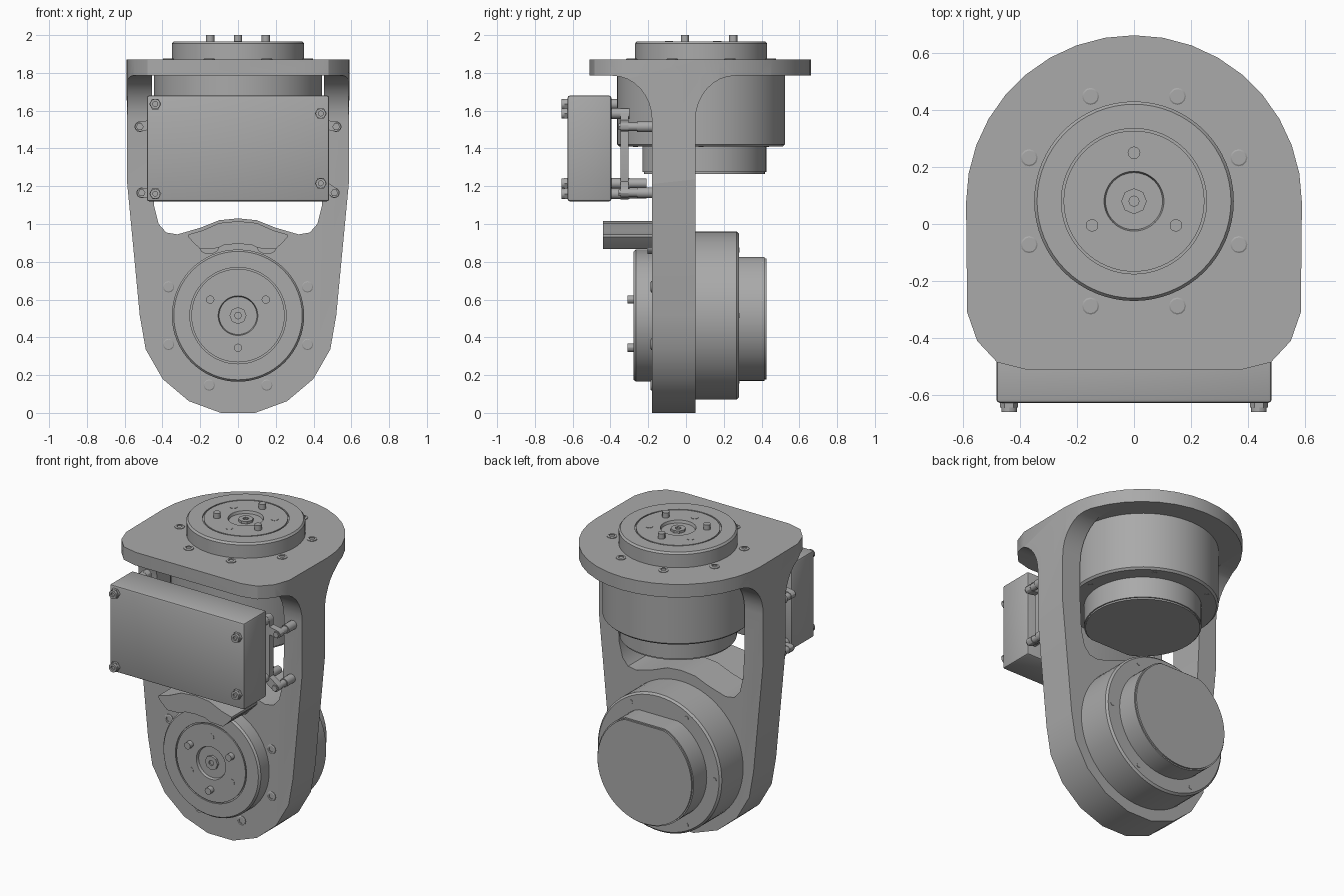
import bpy, bmesh
from math import sin, cos, pi, radians, atan2, hypot
from mathutils import Matrix, Vector

if "Cube" in bpy.data.objects:
    bpy.data.objects.remove(bpy.data.objects["Cube"])

grey = bpy.data.materials.new("machined grey")
grey.use_nodes = True
grey.diffuse_color = (0.4, 0.4, 0.4, 1)
grey.node_tree.nodes["Principled BSDF"].inputs["Base Color"].default_value = (0.4, 0.4, 0.4, 1)


def finish(name, bm, matrix=Matrix(), smooth=True):
    bmesh.ops.recalc_face_normals(bm, faces=bm.faces)
    mesh = bpy.data.meshes.new(name)
    bm.to_mesh(mesh)
    bm.free()
    mesh.materials.append(grey)
    obj = bpy.data.objects.new(name, mesh)
    bpy.context.collection.objects.link(obj)
    obj.matrix_world = matrix
    if smooth:
        smooth_edges(obj)
    return obj


def smooth_edges(obj):
    bpy.ops.object.select_all(action="DESELECT")
    obj.select_set(True)
    bpy.context.view_layer.objects.active = obj
    bpy.ops.object.shade_smooth_by_angle(angle=radians(30))


def prism(name, points, axis, low, high, matrix=Matrix(), smooth=True):
    """Extrude a 2D outline along the x, y or z axis."""
    place = {"x": lambda a, b, c: (c, a, b),
             "y": lambda a, b, c: (a, c, b),
             "z": lambda a, b, c: (a, b, c)}[axis]
    bm = bmesh.new()
    face = bm.faces.new([bm.verts.new(place(a, b, low)) for a, b in points])
    out = bmesh.ops.extrude_face_region(bm, geom=[face])
    verts = [v for v in out["geom"] if isinstance(v, bmesh.types.BMVert)]
    bmesh.ops.translate(bm, verts=verts, vec=place(0, 0, high - low))
    return finish(name, bm, matrix, smooth)


def lathe(name, profile, matrix=Matrix(), sides=48):
    """Spin a radius/height profile around z."""
    bm = bmesh.new()
    verts = [bm.verts.new((r, 0, z)) for r, z in profile]
    edges = [bm.edges.new(pair) for pair in zip(verts, verts[1:])]
    bmesh.ops.spin(bm, geom=verts + edges, cent=(0, 0, 0), axis=(0, 0, 1),
                   angle=2 * pi, steps=sides)
    bmesh.ops.remove_doubles(bm, verts=bm.verts, dist=0.0001)
    return finish(name, bm, matrix)


def rod(name, x, y, low, high, radius, matrix, sides=16):
    profile = [(0, low), (radius, low), (radius, high), (0, high)]
    return lathe(name, profile, matrix @ Matrix.Translation((x, y, 0)), sides)


def arc(cx, cy, rx, ry, start, end, steps):
    angles = [radians(start + (end - start) * i / steps) for i in range(steps + 1)]
    return [(cx + rx * cos(a), cy + ry * sin(a)) for a in angles]


def mirrored(half):
    """Complete an outline given from bottom to top on the +x side."""
    return half + [(-x, y) for x, y in reversed(half) if x > 0]


def boolean(obj, cutter, operation):
    mod = obj.modifiers.new("cut", "BOOLEAN")
    mod.operation, mod.solver, mod.object = operation, "EXACT", cutter
    bpy.context.view_layer.objects.active = obj
    bpy.ops.object.modifier_apply(modifier=mod.name)
    bpy.data.objects.remove(cutter)


# Bracket: T-shaped side section trimmed by its front and top outlines
section = [(-0.18, -0.1), (0.05, -0.1)]
section += arc(0.26, 1.55, 0.21, 0.235, 180, 90, 8) + [(0.7, 1.785), (0.7, 1.87)]
section += [(-0.6, 1.87), (-0.6, 1.785)] + arc(-0.39, 1.55, 0.21, 0.235, 90, 0, 8)
bracket = prism("bracket", section, "x", -0.7, 0.7, smooth=False)

front = arc(0, 0.515, 0.52, 0.523, 180, 360, 9)
front += [(0.59, 1.25), (0.59, 1.95), (-0.59, 1.95), (-0.59, 1.25)]
boolean(bracket, prism("front_cutter", front, "y", -1, 1), "INTERSECT")

top = [(-0.38, -0.51), (0.38, -0.51), (0.48, -0.485), (0.55, -0.41), (0.585, -0.31)]
top += arc(0, 0.075, 0.589, 0.587, 0, 180, 18)
top += [(-0.585, -0.31), (-0.55, -0.41), (-0.48, -0.485)]
boolean(bracket, prism("top_cutter", top, "z", -1, 3), "INTERSECT")

window = mirrored([(0, 1.03), (0.1, 1.02), (0.2, 0.98), (0.32, 0.945), (0.38, 0.955),
                   (0.42, 1.0), (0.445, 1.1), (0.455, 1.3), (0.455, 1.785)])
boolean(bracket, prism("window_cutter", window, "y", -1, 1), "DIFFERENCE")
smooth_edges(bracket)


# Motor: axis along local z, mounting face at local z = 0
def motor(prefix, matrix):
    lathe(prefix + "_housing", [(0, -0.46), (0.433, -0.46), (0.445, -0.448),
                                (0.445, -0.02), (0, -0.02)], matrix, 64)
    lathe(prefix + "_flange", [(0, -0.02), (0.35, -0.02), (0.35, 0.085), (0.34, 0.097),
                               (0.255, 0.097), (0.255, 0.088), (0.247, 0.088),
                               (0.247, 0.097), (0.105, 0.097), (0.1, 0.08), (0, 0.08)],
          matrix, 64)
    lathe(prefix + "_hub", [(0, 0.075), (0.045, 0.075), (0.045, 0.095), (0.018, 0.095),
                            (0.018, 0.085), (0, 0.085)], matrix, 8)
    # Rear cap with one flattened side
    for part, radius, low, high in (("cap", 0.345, -0.595, -0.45),
                                    ("cap_end", 0.337, -0.605, -0.59)):
        flat = 0.31 - (0.345 - radius)
        outline = [(x, min(y, flat)) for x, y in arc(0, 0, radius, radius, 0, 354, 59)]
        prism(prefix + "_" + part, outline, "z", low, high, matrix)
    for i in range(6):
        # Drive pins alternate with plain holes
        a = radians(30 + 60 * i)
        pin = i % 2 == 0
        rod(prefix + ("_pin" if pin else "_plug"), 0.17 * cos(a), 0.17 * sin(a), 0.09,
            0.13 if pin else 0.099, 0.022, matrix, 12)
        a = radians(60 * i)
        rod(prefix + "_rear_screw", 0.4 * cos(a), 0.4 * sin(a), -0.463, -0.45,
            0.014, matrix, 10)
    for i in range(8):
        a = radians(22.5 + 45 * i)
        spot = Matrix.Translation((0.398 * cos(a), 0.398 * sin(a), 0))
        lathe(prefix + "_mount_bolt", [(0, -0.01), (0.03, -0.01), (0.03, 0.004),
                                       (0.025, 0.007), (0.016, 0.007), (0.016, 0.002),
                                       (0, 0.002)], matrix @ spot, 12)


facing_front = Matrix.Rotation(pi / 2, 4, "X")
motor("upper_motor", Matrix.Translation((0, 0.08, 1.87)) @ Matrix.Rotation(pi, 4, "Z"))
motor("lower_motor", Matrix.Translation((0, -0.18, 0.515)) @ facing_front)

# Curved stop above the lower flange, with feet around its bolts
stop = mirrored([(0, 0.895), (0.07, 0.89), (0.11, 0.872), (0.2, 0.868), (0.235, 0.9),
                 (0.262, 0.93), (0.262, 0.945), (0.19, 0.965), (0.1, 1.005), (0, 1.015)])
prism("stop_block", stop, "y", -0.44, -0.17)
for side in (-1, 1):
    foot = arc(side * 0.153, 0.885, 0.055, 0.045, 0, 340, 17)
    prism("stop_foot", foot, "y", -0.205, -0.17)

# Electronics box
bm = bmesh.new()
bmesh.ops.create_cube(bm, size=1)
bmesh.ops.scale(bm, vec=(0.966, 0.232, 0.56), verts=bm.verts)
bmesh.ops.bevel(bm, geom=bm.edges[:], offset=0.012, segments=2, affect="EDGES", profile=0.5)
finish("electronics_box", bm, Matrix.Translation((0, -0.511, 1.4)))


def link(name, start, end, width=0.05):
    """Flat bar between two points in the front plane."""
    (x1, z1), (x2, z2) = start, end
    length = hypot(x2 - x1, z2 - z1)
    turn = degrees_of(atan2(z2 - z1, x2 - x1))
    r = width / 2
    outline = arc(length, 0, r, r, -90, 90, 6) + arc(0, 0, r, r, 90, 270, 6)
    spot = Matrix.Translation((x1, 0, z1)) @ Matrix.Rotation(-radians(turn), 4, "Y")
    prism(name, outline, "y", -0.347, -0.304, spot)


def degrees_of(angle):
    return angle * 180 / pi


# Box screws, spacers and the straps that carry the box on the bracket arms
for side, high, low in ((1, 1.585, 1.215), (-1, 1.635, 1.16)):
    x = side * 0.438
    for z in (high, low):
        rod("box_screw", x, z, 0.62, 0.643, 0.032, facing_front, 6)
        lathe("box_screw_head", [(0, 0.64), (0.027, 0.64), (0.027, 0.66), (0.013, 0.66),
                                 (0.013, 0.648), (0, 0.648)],
              facing_front @ Matrix.Translation((x, z, 0)), 12)
        rod("box_spacer", x, z, 0.3, 0.4, 0.028, facing_front)
    rod("lower_long_spacer", x, low, 0.21, 0.31, 0.025, facing_front)
    link("side_strap", (x, low), (x, high), 0.06)
    for z, ear_x, inner in ((1.515, 0.52, 1.53), (1.165, 0.51, low)):
        ear = side * ear_x
        link("strap_ear", (x, inner), (ear, z))
        rod("arm_spacer", ear, z, 0.17, 0.31, 0.022, facing_front)
        rod("arm_spacer_foot", ear, z, 0.17, 0.26, 0.028, facing_front)
        rod("arm_screw", ear, z, 0.3, 0.357, 0.02, facing_front, 6)
